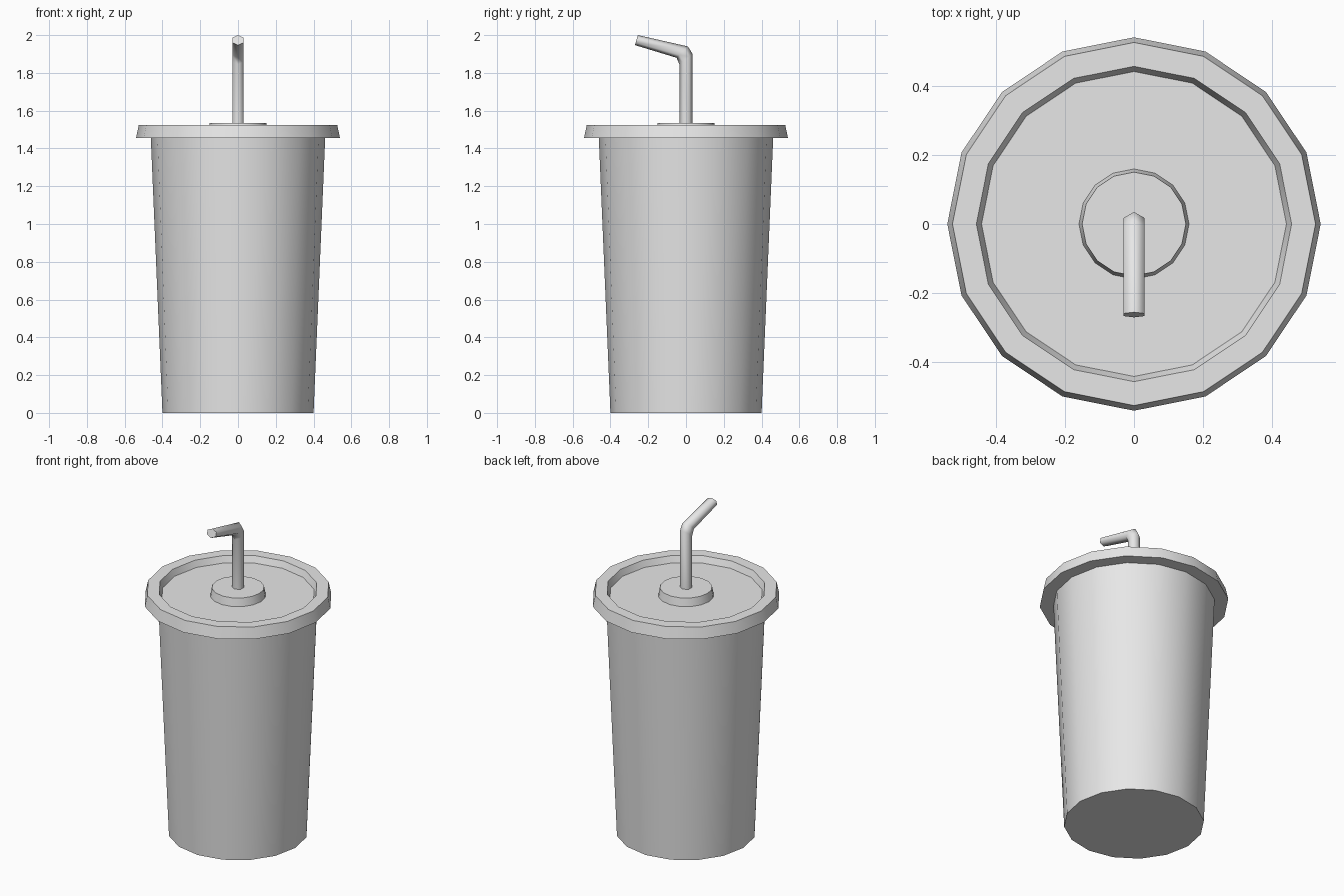
import bpy
import bmesh
from math import cos, sin, pi, radians
from mathutils import Vector

cube = bpy.data.objects.get("Cube")
if cube:
    bpy.data.objects.remove(cube, do_unlink=True)

grey = bpy.data.materials.new("light_grey")
grey.use_nodes = True
color = (0.8, 0.8, 0.8, 1)
grey.diffuse_color = color
grey.node_tree.nodes["Principled BSDF"].inputs["Base Color"].default_value = color


def build(name, rings, smooth_angle):
    """Skin a list of point rings, cap both ends and shade by angle."""
    bm = bmesh.new()
    loops = [[bm.verts.new(p) for p in ring] for ring in rings]
    n = len(loops[0])
    for a, b in zip(loops, loops[1:]):
        for i in range(n):
            j = (i + 1) % n
            bm.faces.new((a[i], a[j], b[j], b[i]))
    bm.faces.new(loops[0][::-1])
    bm.faces.new(loops[-1])
    bmesh.ops.recalc_face_normals(bm, faces=bm.faces)
    mesh = bpy.data.meshes.new(name)
    bm.to_mesh(mesh)
    bm.free()
    mesh.materials.append(grey)
    obj = bpy.data.objects.new(name, mesh)
    bpy.context.collection.objects.link(obj)
    bpy.ops.object.select_all(action="DESELECT")
    obj.select_set(True)
    bpy.context.view_layer.objects.active = obj
    bpy.ops.object.shade_smooth_by_angle(angle=radians(smooth_angle))
    return obj


def lathe(name, profile, sides=16):
    """Revolve (radius, height) points around z."""
    angles = [2 * pi * i / sides for i in range(sides)]
    rings = [[(r * cos(a), r * sin(a), z) for a in angles] for r, z in profile]
    return build(name, rings, 40)


# Tapered cup body
lathe("cup", [(0.4, 0), (0.462, 1.465)])

# Lid with sloped rim and sunken top
lathe("lid", [(0.44, 1.455), (0.54, 1.455), (0.525, 1.525),
              (0.456, 1.525), (0.441, 1.485)])

# Raised collar around the straw hole
lathe("straw_collar", [(0.16, 1.48), (0.15, 1.535)])

# Six-sided bent straw: back and front edge of each ring as (y, z)
sections = [((0.035, 1.49), (-0.035, 1.49)),
            ((0.035, 1.90), (-0.035, 1.845)),
            ((0.01, 1.94), (-0.05, 1.88)),
            ((-0.255, 2.0), (-0.27, 1.947))]
rings = []
for back, front in sections:
    b, f = Vector((0, *back)), Vector((0, *front))
    center, half = (b + f) / 2, (b - f) / 2
    side = Vector((0.035, 0, 0))
    rings.append([center + half * cos(k * pi / 3) + side * sin(k * pi / 3)
                  for k in range(6)])
build("straw", rings, 65)
